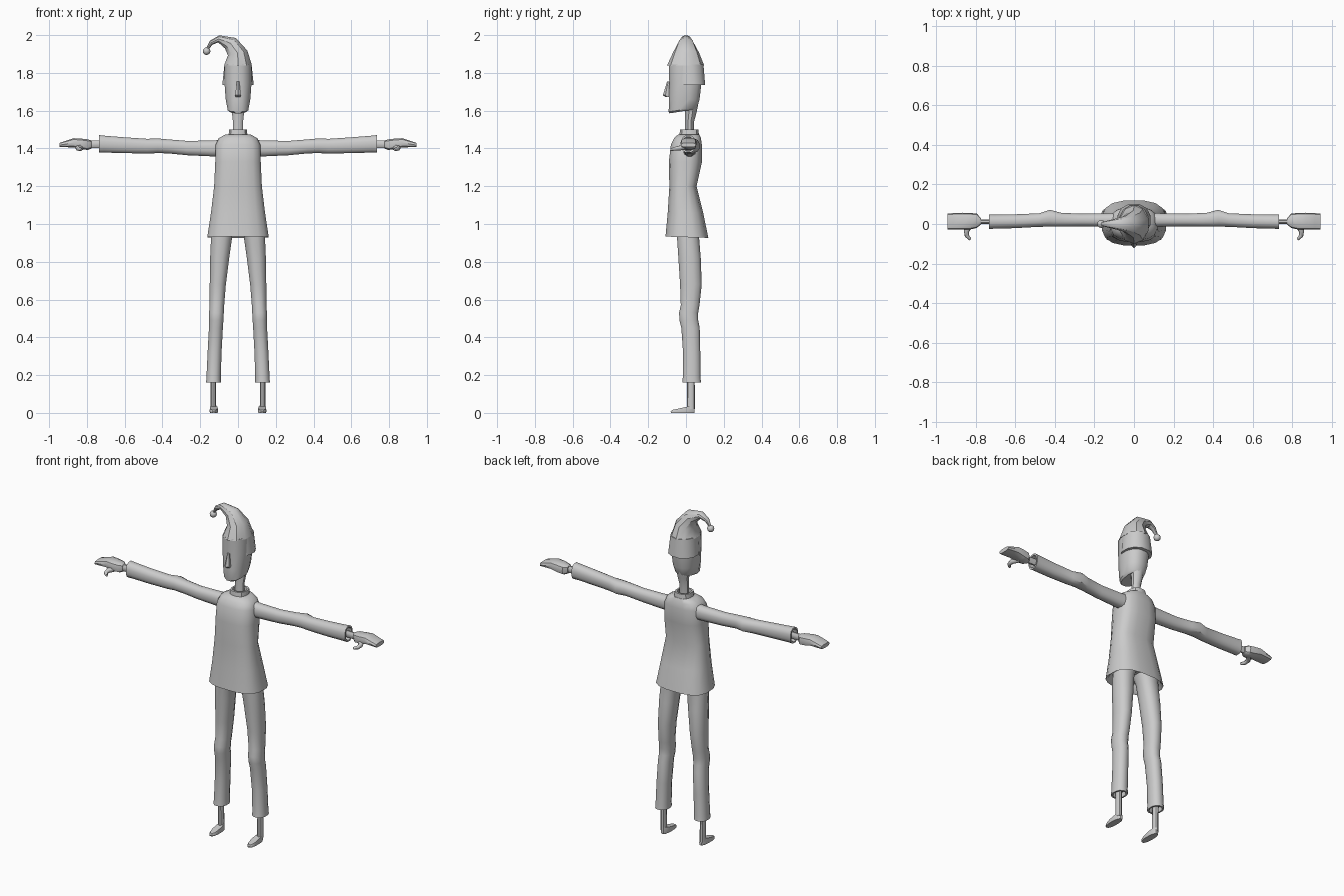
import bpy, bmesh, math
from mathutils import Vector


def finish(ob, angle=35, mirror=False):
    bpy.ops.object.select_all(action='DESELECT')
    ob.select_set(True)
    bpy.context.view_layer.objects.active = ob
    if ob.type == 'MESH':
        bpy.ops.object.shade_smooth_by_angle(angle=math.radians(angle))
    if mirror:
        m = ob.modifiers.new("mirror", 'MIRROR')
        m.use_axis = (True, False, False)
        m.use_clip = False
        m.use_mirror_merge = False
    return ob


def loft(name, rings, sides=12, power=2.0, mirror=False, angle=35):
    """ring = (x, y, z, rx, ry, tilt about y in degrees, z slope along y)"""
    bm = bmesh.new()
    loops = []
    for r in rings:
        x, y, z, rx, ry, tilt, slope = tuple(r) + (0, 0)[len(r) - 5:]
        t = math.radians(tilt)
        loop = []
        for i in range(sides):
            a = 2 * math.pi * (i + 0.5) / sides
            c, s = math.cos(a), math.sin(a)
            u = rx * math.copysign(abs(c) ** (2 / power), c)
            v = ry * math.copysign(abs(s) ** (2 / power), s)
            loop.append(bm.verts.new((x + u * math.cos(t), y + v,
                                      z + u * math.sin(t) + slope * v)))
        loops.append(loop)
    for a, b in zip(loops, loops[1:]):
        for i in range(sides):
            j = (i + 1) % sides
            bm.faces.new((a[i], a[j], b[j], b[i]))
    bm.faces.new(loops[0])
    bm.faces.new(loops[-1])
    bmesh.ops.recalc_face_normals(bm, faces=bm.faces)
    me = bpy.data.meshes.new(name)
    bm.to_mesh(me)
    bm.free()
    ob = bpy.data.objects.new(name, me)
    bpy.context.collection.objects.link(ob)
    return finish(ob, angle, mirror)


def along_x(rows):
    """rows (x, y, z, half height, half depth) -> rings facing along x"""
    return [(x, y, z, h, d, -90, 0) for x, y, z, h, d in rows]


# tunic with a recessed hem
loft("tunic", [
    (0, .005, .985, .135, .09),
    (0, .005, .94, .150, .105),
    (0, .005, .93, .165, .115, 0, -.03),
    (0, -.003, 1.06, .145, .095),
    (0, -.016, 1.20, .128, .073),
    (0, -.003, 1.33, .122, .089),
    (0, .002, 1.42, .120, .083),
    (0, .008, 1.455, .103, .072),
    (0, .015, 1.475, .065, .056)], sides=16, power=2.8, angle=45)

# collar
loft("collar", [
    (0, .017, 1.45, .054, .055),
    (0, .017, 1.50, .048, .050),
    (0, .017, 1.50, .038, .038),
    (0, .017, 1.48, .036, .036)], sides=12, power=2.5)

# neck
loft("neck", [
    (0, .018, 1.46, .030, .025),
    (0, .018, 1.54, .028, .024),
    (0, .025, 1.59, .034, .031),
    (0, .028, 1.63, .040, .036)], sides=10)

# head with slanted jaw
loft("head", [
    (0, -.017, 1.597, .045, .072, 0, .16),
    (0, -.016, 1.606, .056, .078, 0, .16),
    (0, -.009, 1.66, .067, .083),
    (0, -.003, 1.75, .074, .088),
    (0, -.001, 1.845, .073, .092)], sides=12, power=2.4)

# hair behind the head
loft("hair", [
    (0, .020, 1.735, .072, .070),
    (0, .020, 1.735, .086, .084),
    (0, .012, 1.845, .074, .083)], sides=12, power=2.2)

# wedge nose
loft("nose", [
    (0, -.093, 1.672, .014, .016),
    (0, -.096, 1.682, .017, .026),
    (0, -.088, 1.755, .008, .012)], sides=6)

# bent pointed hat
loft("hat", [
    (0, -.002, 1.838, .078, .099),
    (-.002, 0, 1.905, .056, .070, 14),
    (-.040, 0, 1.957, .042, .042, 44),
    (-.102, 0, 1.980, .020, .025, 82),
    (-.142, 0, 1.960, .013, .015, 120),
    (-.160, 0, 1.930, .008, .009, 150)], sides=10)

# hat bobble
bpy.ops.mesh.primitive_uv_sphere_add(segments=12, ring_count=8, radius=.02,
                                     location=(-.166, 0, 1.915))
bpy.context.object.name = "hat_bobble"
finish(bpy.context.object)

# sleeves with open cuffs
loft("sleeves", along_x([
    (.08, .020, 1.402, .045, .038),
    (.14, .020, 1.400, .043, .035),
    (.27, .020, 1.402, .039, .033),
    (.37, .022, 1.411, .038, .036),
    (.425, .029, 1.414, .040, .044),
    (.48, .020, 1.412, .040, .035),
    (.60, .014, 1.417, .043, .036),
    (.71, .012, 1.423, .046, .037),
    (.735, .012, 1.424, .048, .038),
    (.735, .012, 1.424, .038, .029),
    (.705, .012, 1.424, .036, .027)]), sides=12, power=2.4, mirror=True)

# wrists
loft("wrists", along_x([
    (.69, .012, 1.424, .022, .012),
    (.79, .012, 1.421, .021, .013)]), sides=8, mirror=True)

# mitten-like hands
loft("hands", along_x([
    (.775, .014, 1.421, .022, .016),
    (.795, .016, 1.420, .029, .036),
    (.830, .014, 1.424, .029, .042),
    (.870, .014, 1.430, .025, .043),
    (.915, .013, 1.423, .017, .042),
    (.945, .013, 1.418, .012, .040)]), sides=10, power=3, mirror=True)

# thumbs
cu = bpy.data.curves.new("thumbs", 'CURVE')
cu.dimensions = '3D'
cu.bevel_depth = .012
cu.bevel_resolution = 1
cu.use_fill_caps = True
sp = cu.splines.new('POLY')
path = [((.825, .0, 1.408), 1.4), ((.848, -.035, 1.402), 1.15),
        ((.846, -.060, 1.398), .9), ((.828, -.078, 1.394), .6)]
sp.points.add(len(path) - 1)
for p, (co, r) in zip(sp.points, path):
    p.co = Vector((*co, 1))
    p.radius = r
thumb = bpy.data.objects.new("thumbs", cu)
bpy.context.collection.objects.link(thumb)
finish(thumb, mirror=True)

# trouser legs with knee bumps and open cuffs
loft("trouser_legs", [
    (.070, .010, 1.00, .070, .065),
    (.086, .010, .94, .058, .060),
    (.097, .019, .82, .052, .061),
    (.107, .026, .68, .044, .059),
    (.112, .022, .57, .040, .051),
    (.114, .014, .53, .040, .052),
    (.115, .015, .49, .039, .051),
    (.117, .024, .45, .038, .050),
    (.124, .030, .32, .038, .047),
    (.129, .030, .19, .039, .048),
    (.130, .030, .16, .040, .051),
    (.130, .030, .16, .031, .040),
    (.130, .030, .19, .030, .038)], sides=12, power=2.3, mirror=True)

# ankles
loft("ankles", [
    (.132, .026, .21, .015, .020),
    (.131, .026, .02, .016, .021)], sides=10, mirror=True)

# feet with sloping top
loft("feet", [
    (.128, -.018, 0, .021, .064),
    (.128, -.018, .010, .023, .065, 0, .04),
    (.128, -.016, .028, .020, .060, 0, .22)], sides=12, power=2.4, mirror=True)
